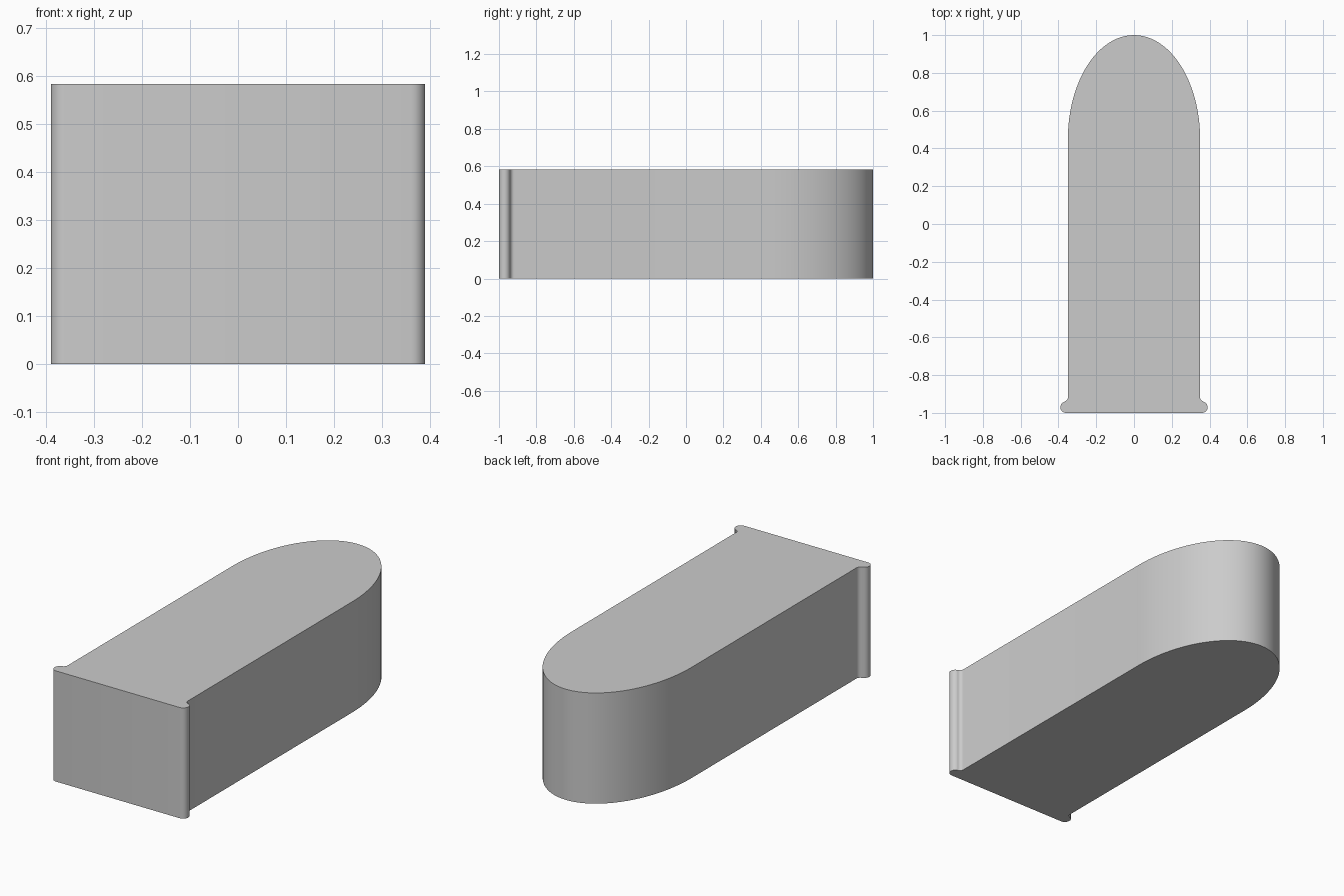
import bpy, bmesh, math

if "Cube" in bpy.data.objects:
    bpy.data.objects.remove(bpy.data.objects["Cube"])

HEIGHT = 0.583
HALF_W = 0.35       # body half width
ARCH_Y = 0.45       # where the rounded end begins
LIP_R = 0.03        # rounded lip edge
LIP_X = 0.36
FILLET = 0.022      # hollow between lip and body


def arc(cx, cy, rx, ry, a0, a1, n):
    """Points along an elliptical arc, angles in degrees."""
    return [(cx + rx * math.cos(math.radians(a0 + (a1 - a0) * i / n)),
             cy + ry * math.sin(math.radians(a0 + (a1 - a0) * i / n)))
            for i in range(n + 1)]


# Right half of the outline: lip, hollow, straight side, rounded end
right = arc(LIP_X, -1 + LIP_R, LIP_R, LIP_R, -90, 80, 10)
right += arc(HALF_W + FILLET, -1 + 2 * LIP_R + FILLET, FILLET, FILLET, 270, 180, 6)
right += arc(0, ARCH_Y, HALF_W, 1 - ARCH_Y, 0, 90, 24)
outline = right + [(-x, y) for x, y in reversed(right[:-1])]

# Extrude the outline into a solid block
bm = bmesh.new()
base = bm.faces.new([bm.verts.new((x, y, 0)) for x, y in outline])
top = bmesh.ops.extrude_face_region(bm, geom=[base], use_keep_orig=True)
bmesh.ops.translate(bm, vec=(0, 0, HEIGHT),
                    verts=[g for g in top["geom"] if isinstance(g, bmesh.types.BMVert)])
bmesh.ops.recalc_face_normals(bm, faces=bm.faces)
mesh = bpy.data.meshes.new("arched_block")
bm.to_mesh(mesh)
bm.free()

block = bpy.data.objects.new("arched_block", mesh)
bpy.context.collection.objects.link(block)

# Plain grey
grey = bpy.data.materials.new("plain_grey")
grey.diffuse_color = (0.6, 0.6, 0.6, 1)
grey.use_nodes = True
grey.node_tree.nodes["Principled BSDF"].inputs["Base Color"].default_value = grey.diffuse_color
mesh.materials.append(grey)

# Smooth curved walls, crisp rims
bpy.context.view_layer.objects.active = block
block.select_set(True)
bpy.ops.object.shade_smooth_by_angle(angle=math.radians(35))
